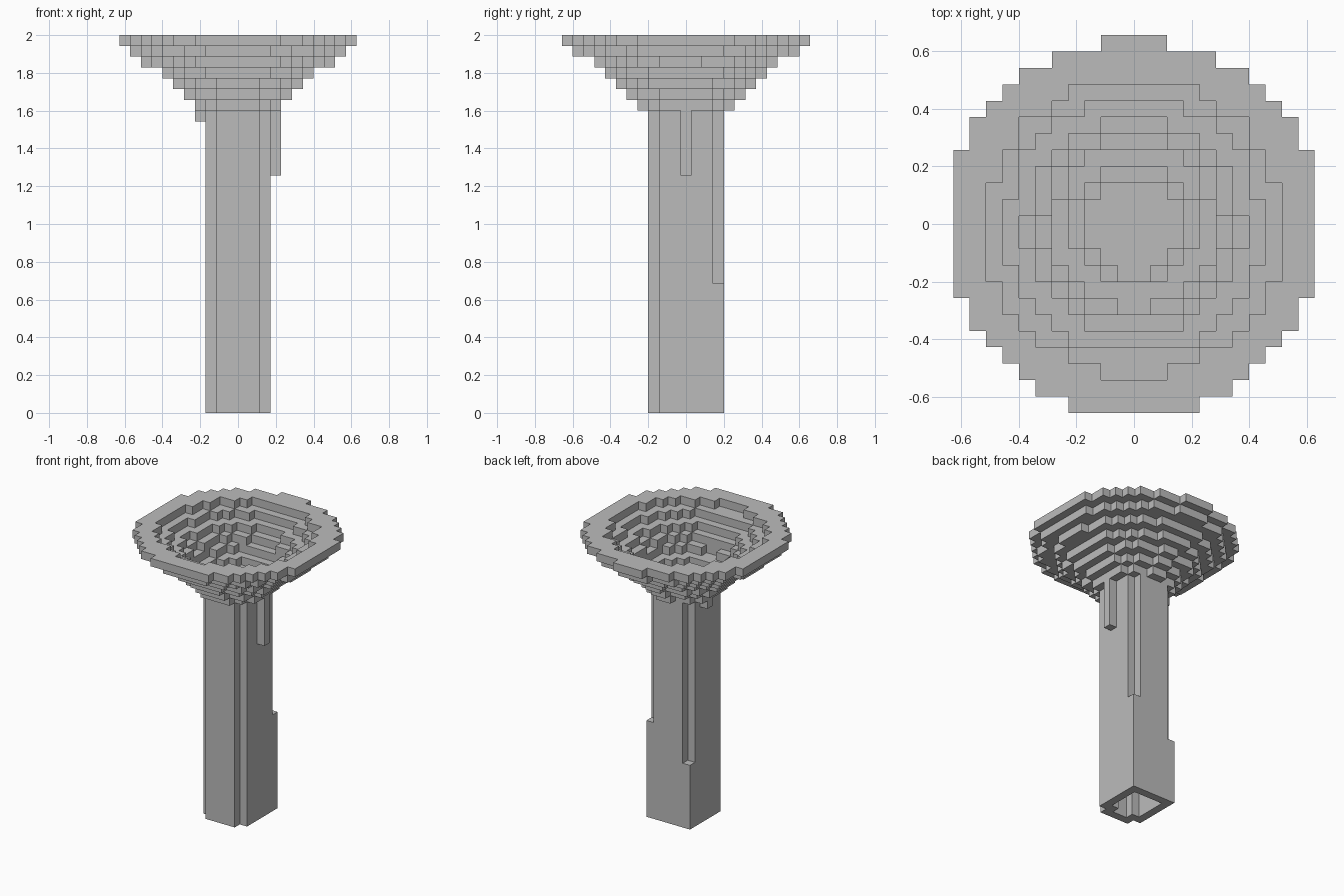
import bpy, bmesh, math

if "Cube" in bpy.data.objects:
    bpy.data.objects.remove(bpy.data.objects["Cube"])

V = 2 / 35                      # block size: the model is 35 blocks tall
grey = bpy.data.materials.new("plain grey")
grey.diffuse_color = (0.5, 0.5, 0.5, 1)
grey.use_nodes = True
grey.node_tree.nodes["Principled BSDF"].inputs["Base Color"].default_value = grey.diffuse_color


def disc(radius):
    """Blocks (i, j) whose centre lies inside a slightly offset circle."""
    return {(i, j) for i in range(-12, 12) for j in range(-12, 13)
            if (i + .5) ** 2 + (j + .15) ** 2 < radius ** 2}


# flared cup: stacked rings, (outer radius, hole radius) from the rim down
rings = [(11.415, 9.0), (10.3, 7.8), (8.7, 6.6), (7.4, 5.6),
         (6.3, 4.9), (5.3, 3.7), (4.3, 2.9)]
cup = set()
for n, (outer, hole) in enumerate(rings):
    cup |= {(i, j, 34 - n) for i, j in disc(outer) - disc(hole)}

# hollow stem with notched corners, closed at the top by the cup floor
stem = set()
filled_to = {(1, 1): 12, (-1, 1): 8}     # back corners are solid low down
for k in range(28):
    for i in range(-3, 3):
        for j in range(-3, 4):
            sx, sy = (1 if i >= 0 else -1), (1 if j >= 0 else -1)
            notched = k >= filled_to.get((sx, sy), 0)
            corner = i in (-3, 2) and abs(j) == 3
            inner_corner = i in (-2, 1) and abs(j) == 2
            inside = -2 <= i <= 1 and abs(j) <= 2
            if corner and notched:
                continue
            if inside and k < 27 and not (inner_corner and notched):
                continue
            stem.add((i, j, k))

# small side rib and lug under the cup
rib = {(3, 0, k) for k in range(22, 28)}
lug = {(-4, 1, 27)}
solid = cup | stem | rib | lug


def build(name, cells):
    """Mesh of the block faces not covered by any other block."""
    bm = bmesh.new()
    verts = {}

    def vert(p):
        if p not in verts:
            verts[p] = bm.verts.new((p[0] * V, (p[1] - .5) * V, p[2] * V))
        return verts[p]

    for c in sorted(cells):
        for a in range(3):
            b, d = (a + 1) % 3, (a + 2) % 3
            for s in (0, 1):
                near = list(c)
                near[a] += 1 if s else -1
                if tuple(near) in solid:
                    continue
                quad = []
                for u, w in ((0, 0), (1, 0), (1, 1), (0, 1)):
                    p = list(c)
                    p[a] += s
                    p[b] += u
                    p[d] += w
                    quad.append(vert(tuple(p)))
                bm.faces.new(quad if s else quad[::-1])
    # merge coplanar block faces into large flat faces
    bmesh.ops.dissolve_limit(bm, angle_limit=math.radians(1),
                             verts=bm.verts[:], edges=bm.edges[:])
    me = bpy.data.meshes.new(name)
    bm.to_mesh(me)
    bm.free()
    me.materials.append(grey)
    bpy.context.collection.objects.link(bpy.data.objects.new(name, me))


build("cup", cup)
build("stem", stem)
build("side_rib", rib)
build("side_lug", lug)
